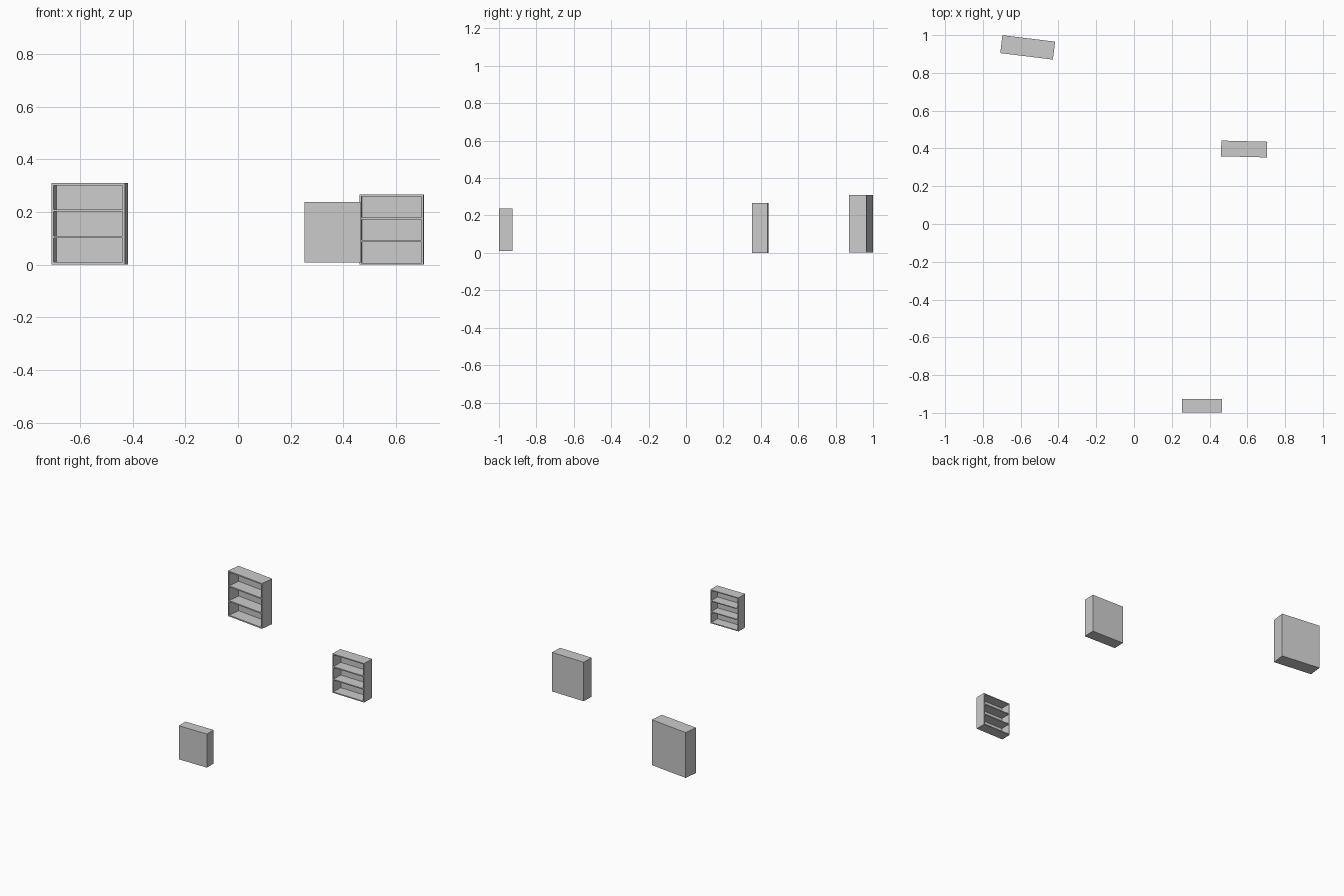
import bpy, bmesh
from math import radians
from mathutils import Vector, Matrix

if "Cube" in bpy.data.objects:
    bpy.data.objects.remove(bpy.data.objects["Cube"])


def bookcase(name, loc, angle, w, d, h, openings=3):
    """Open-fronted case (front faces local -y, origin at base centre)."""
    side, board, back = 0.031 * w, 0.030 * w, 0.025 * w
    bm = bmesh.new()
    bmesh.ops.create_cube(bm, size=1, matrix=Matrix.Translation((0, 0, h / 2)) @
                          Matrix.Diagonal((w, d, h, 1)))

    # Cut lines for side panels and shelf boards
    def cut(co, no):
        bmesh.ops.bisect_plane(bm, geom=bm.verts[:] + bm.edges[:] + bm.faces[:],
                               plane_co=co, plane_no=no, dist=1e-6)

    for s in (-1, 1):
        cut((s * (w / 2 - side), 0, 0), (1, 0, 0))
    gap = (h - (openings + 1) * board) / openings
    bays = [(board + i * (gap + board), (i + 1) * (gap + board)) for i in range(openings)]
    for lo, hi in bays:
        cut((0, 0, lo), (0, 0, 1))
        cut((0, 0, hi), (0, 0, 1))

    # Push each bay inwards, leaving a thin back panel
    def is_bay(f):
        c = f.calc_center_median()
        return (c.y < -d / 2 + 1e-5 and abs(c.x) < w / 2 - side and
                any(lo < c.z < hi for lo, hi in bays))

    new = bmesh.ops.extrude_discrete_faces(bm, faces=[f for f in bm.faces if is_bay(f)])["faces"]
    bmesh.ops.translate(bm, vec=Vector((0, d - back, 0)),
                        verts=list({v for f in new for v in f.verts}))

    # Merge the leftover cut lines into clean flat panels
    bmesh.ops.dissolve_limit(bm, angle_limit=radians(1), verts=bm.verts[:], edges=bm.edges[:])
    bmesh.ops.recalc_face_normals(bm, faces=bm.faces[:])

    mesh = bpy.data.meshes.new(name)
    bm.to_mesh(mesh)
    bm.free()
    ob = bpy.data.objects.new(name, mesh)
    ob.location = loc
    ob.rotation_euler.z = radians(angle)
    bpy.context.collection.objects.link(ob)


# Three bookcases; the small one faces backwards
bookcase("large_bookcase", (-0.563, 0.935, 0.001), -7, 0.281, 0.0955, 0.309)
bookcase("medium_bookcase", (0.583, 0.397, 0.000), -1.5, 0.243, 0.083, 0.266)
bookcase("small_bookcase", (0.359, -0.963, 0.009), 180, 0.212, 0.0725, 0.229)
